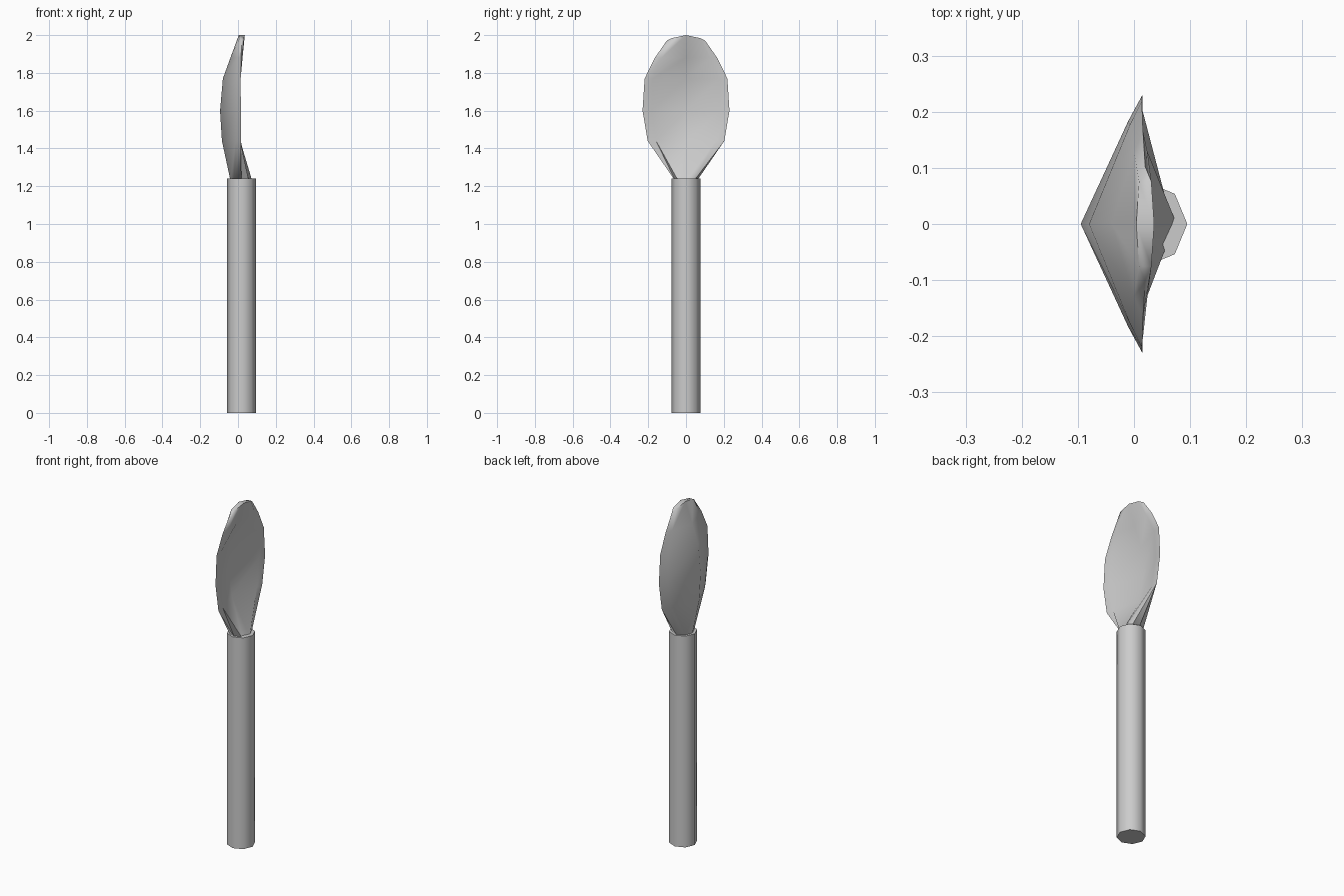
import bpy, bmesh
from math import radians

if "Cube" in bpy.data.objects:
    bpy.data.objects.remove(bpy.data.objects["Cube"])

CX = 0.018  # shared axis of handle and bowl


def finish(obj):
    bpy.ops.object.select_all(action='DESELECT')
    obj.select_set(True)
    bpy.context.view_layer.objects.active = obj
    bpy.ops.object.shade_smooth_by_angle(angle=radians(60))


# Handle: eight-sided rod
bpy.ops.mesh.primitive_cylinder_add(vertices=8, radius=0.076, depth=1.24,
                                    location=(CX + 0.001, 0, 0.62))
handle = bpy.context.object
handle.name = "handle"
# put a corner on the +x axis (first vertex lies on +y, so no turn is needed)
finish(handle)

# Bowl: eight-point sections; z, half width, rim x, back x, back diagonal x,
# front x, front diagonal x, diagonal width factor
sections = [
    (1.225, 0.055, 0.018, -0.039, -0.022, 0.076, 0.058, 0.71),
    (1.44, 0.203, 0.015, -0.085, -0.012, -0.040, 0.012, 0.78),
    (1.60, 0.230, 0.015, -0.095, -0.010, -0.060, 0.008, 0.80),
    (1.77, 0.219, 0.014, -0.080, -0.008, -0.048, 0.009, 0.80),
    (1.88, 0.165, 0.016, -0.040, 0.000, -0.005, 0.024, 0.78),
    (1.97, 0.102, 0.020, 0.004, 0.009, 0.036, 0.031, 0.74),
]

bm = bmesh.new()
rings = []
for i, (z, w, rim, back, bd, front, fd, k) in enumerate(sections):
    tip = i == len(sections) - 1
    zc, zd = (2.0, 1.984) if tip else (z, z)   # the tip is arched
    d = w * k
    pts = [(front, 0, zc), (fd, d, zd), (rim, w, z), (bd, d, zd),
           (back, 0, zc), (bd, -d, zd), (rim, -w, z), (fd, -d, zd)]
    rings.append([bm.verts.new(p) for p in pts])

for a, b in zip(rings, rings[1:]):
    for j in range(8):
        n = (j + 1) % 8
        bm.faces.new((a[j], a[n], b[n]))
        bm.faces.new((a[j], b[n], b[j]))

# Bottom cap and arched tip strip
bm.faces.new(rings[0][::-1])
t = rings[-1]
for f in ((1, 2, 3), (0, 1, 3, 4), (7, 0, 4, 5), (6, 7, 5)):
    bm.faces.new([t[j] for j in f])
bmesh.ops.recalc_face_normals(bm, faces=bm.faces)

mesh = bpy.data.meshes.new("spoon_bowl")
bm.to_mesh(mesh)
bm.free()
bowl = bpy.data.objects.new("spoon_bowl", mesh)
bpy.context.collection.objects.link(bowl)
finish(bowl)
